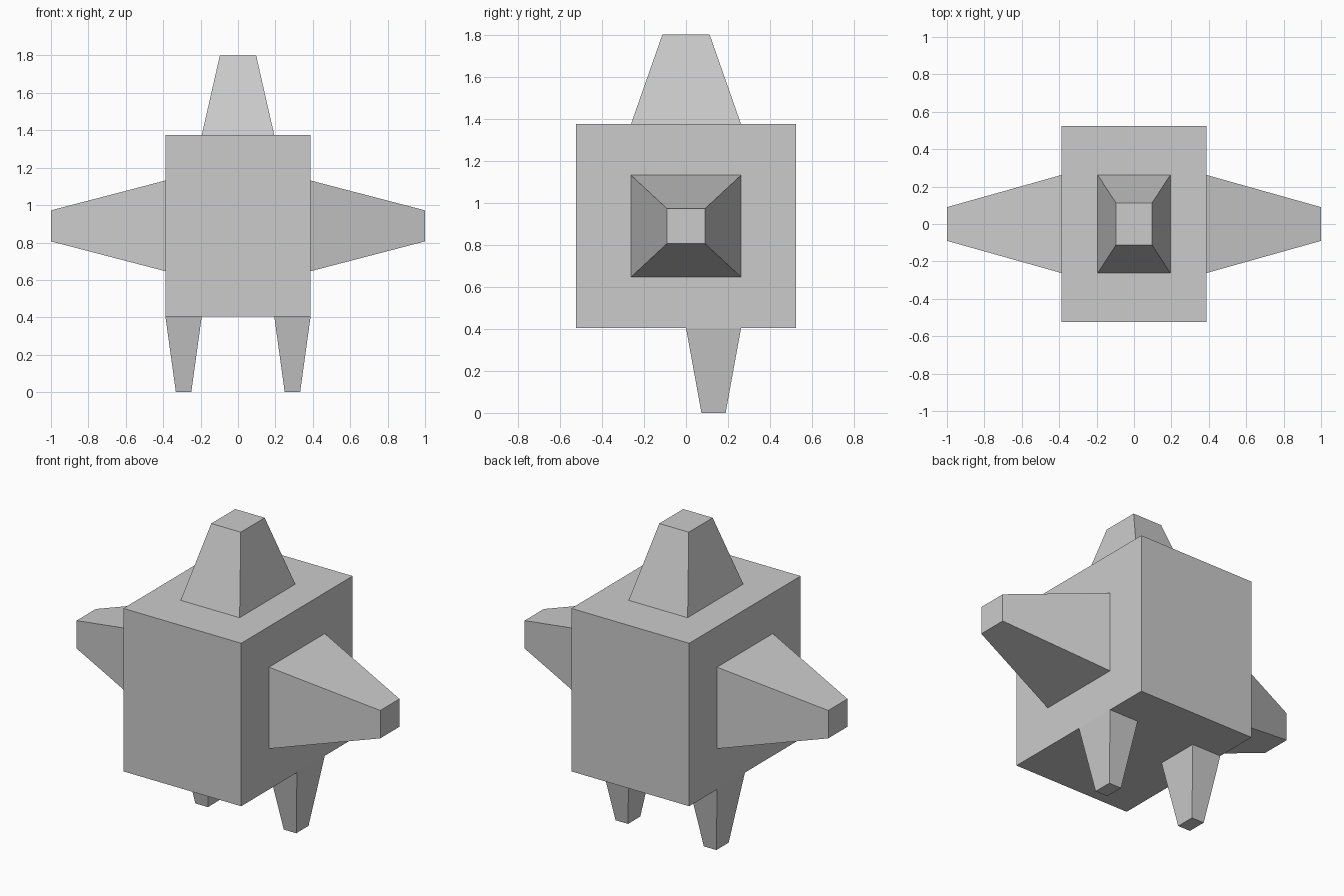
import bpy
import bmesh
from mathutils import Matrix, Vector

if "Cube" in bpy.data.objects:
    bpy.data.objects.remove(bpy.data.objects["Cube"])

HALF = Vector((0.388, 0.524, 0.485))
MID = Vector((0, 0, 0.889))

bm = bmesh.new()


def pull_limb(inside, axis, length, taper):
    """Extrude the panels whose cube-space centre passes the test, then taper the tip."""
    def unit(f):
        d = f.calc_center_median() - MID
        return Vector((d.x / HALF.x, d.y / HALF.y, d.z / HALF.z))
    region = [f for f in bm.faces if inside(unit(f))]
    res = bmesh.ops.extrude_face_region(bm, geom=region)
    left = [f for f in region if f.is_valid]
    if left:
        bmesh.ops.delete(bm, geom=left, context='FACES')
    verts = [g for g in res['geom'] if isinstance(g, bmesh.types.BMVert)]
    lo = Vector([min(v.co[i] for v in verts) for i in range(3)])
    hi = Vector([max(v.co[i] for v in verts) for i in range(3)])
    bmesh.ops.scale(bm, vec=taper, space=Matrix.Translation(-(lo + hi) / 2), verts=verts)
    bmesh.ops.translate(bm, vec=Vector(axis) * length, verts=verts)


# Body block, four panels along each edge
bmesh.ops.create_cube(bm, size=2)
bmesh.ops.subdivide_edges(bm, edges=bm.edges[:], cuts=3, use_grid_fill=True)
bmesh.ops.scale(bm, vec=HALF, verts=bm.verts[:])
bmesh.ops.translate(bm, vec=MID, verts=bm.verts[:])

# Head
pull_limb(lambda c: abs(c.z - 1) < 0.01 and abs(c.x) < 0.5 and abs(c.y) < 0.5,
          (0, 0, 1), 0.426, (0.5, 0.43, 1))

for s in (-1, 1):
    # Arm
    pull_limb(lambda c: abs(c.x * s - 1) < 0.01 and abs(c.y) < 0.5 and abs(c.z) < 0.5,
              (s, 0, 0), 1 - HALF.x, (1, 0.344, 0.342))
    # Leg
    pull_limb(lambda c: abs(c.z + 1) < 0.01 and c.x * s > 0.5 and 0 < c.y < 0.5,
              (0, 0, -1), MID.z - HALF.z, (0.425, 0.44, 1))

bmesh.ops.recalc_face_normals(bm, faces=bm.faces[:])
mesh = bpy.data.meshes.new("figure_body")
bm.to_mesh(mesh)
bm.free()
bpy.context.collection.objects.link(bpy.data.objects.new("figure_body", mesh))
